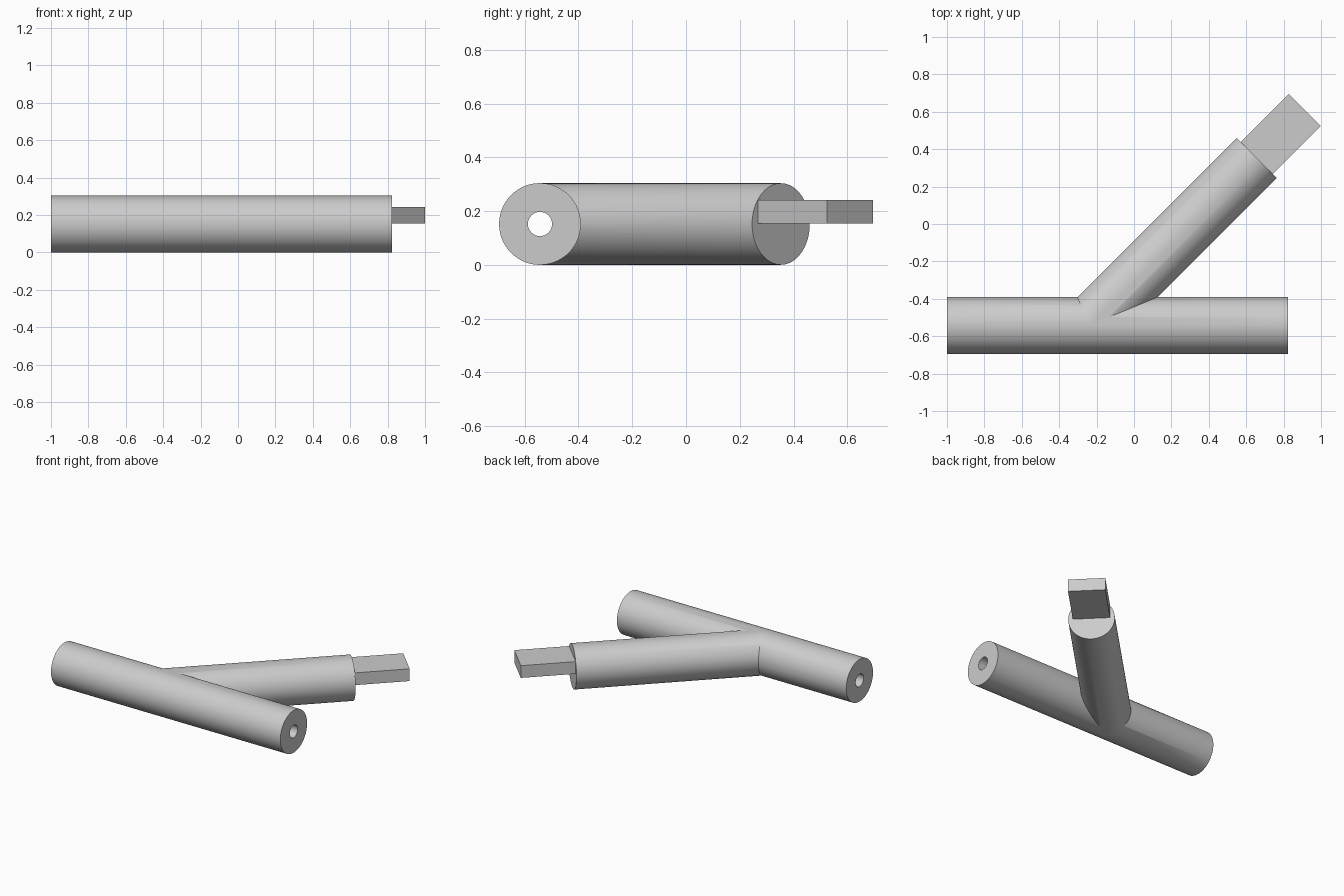
import bpy
import math
from mathutils import Vector, Matrix

cube = bpy.data.objects.get("Cube")
if cube:
    bpy.data.objects.remove(cube, do_unlink=True)

RADIUS = 0.152
JOINT = Vector((-0.24, -0.543, RADIUS))      # where the two axes meet
ALONG = Vector((1, 0, 0))
SLANT = Vector((1, 1, 0)).normalized()

grey = bpy.data.materials.new("light grey")
grey.use_nodes = True
grey.diffuse_color = (0.6, 0.6, 0.6, 1)
grey.node_tree.nodes["Principled BSDF"].inputs["Base Color"].default_value = (0.6, 0.6, 0.6, 1)


def finish(name):
    obj = bpy.context.object
    obj.name = name
    obj.data.materials.append(grey)
    return obj


def rod(name, direction, start, end, radius, sides=64):
    """Cylinder on an axis through the joint, between two distances from it."""
    bpy.ops.mesh.primitive_cylinder_add(
        vertices=sides, radius=radius, depth=end - start,
        location=JOINT + direction * (start + end) / 2,
        rotation=direction.to_track_quat('Z', 'Y').to_euler())
    return finish(name)


def combine(target, other, operation):
    mod = target.modifiers.new(operation.title(), 'BOOLEAN')
    mod.operation = operation
    mod.solver = 'EXACT'
    mod.object = other
    bpy.context.view_layer.objects.active = target
    bpy.ops.object.modifier_apply(modifier=mod.name)
    bpy.data.objects.remove(other, do_unlink=True)


# Main tube and slanted branch of the same thickness
body = rod("branched_tube", ALONG, -0.76, 1.063, RADIUS)
branch = rod("branch", SLANT, 0, 1.267, RADIUS - 0.0004)

# Flat tongue on the branch end, resting on its middle plane
start, end = 1.247, 1.63
bpy.ops.mesh.primitive_cube_add(
    size=1, location=JOINT + SLANT * (start + end) / 2 + Vector((0, 0, 0.046)),
    rotation=(0, 0, math.radians(45)))
tongue = finish("tongue")
tongue.data.transform(Matrix.Diagonal((end - start, 0.243, 0.088, 1)))

combine(body, branch, 'UNION')
combine(body, tongue, 'UNION')

# Bore through the whole main tube
bore = rod("bore_cutter", ALONG, -1, 1.3, 0.045, 32)
bore.hide_render = True
combine(body, bore, 'DIFFERENCE')

bpy.ops.object.select_all(action='DESELECT')
body.select_set(True)
bpy.context.view_layer.objects.active = body
bpy.ops.object.shade_smooth_by_angle(angle=math.radians(30))
